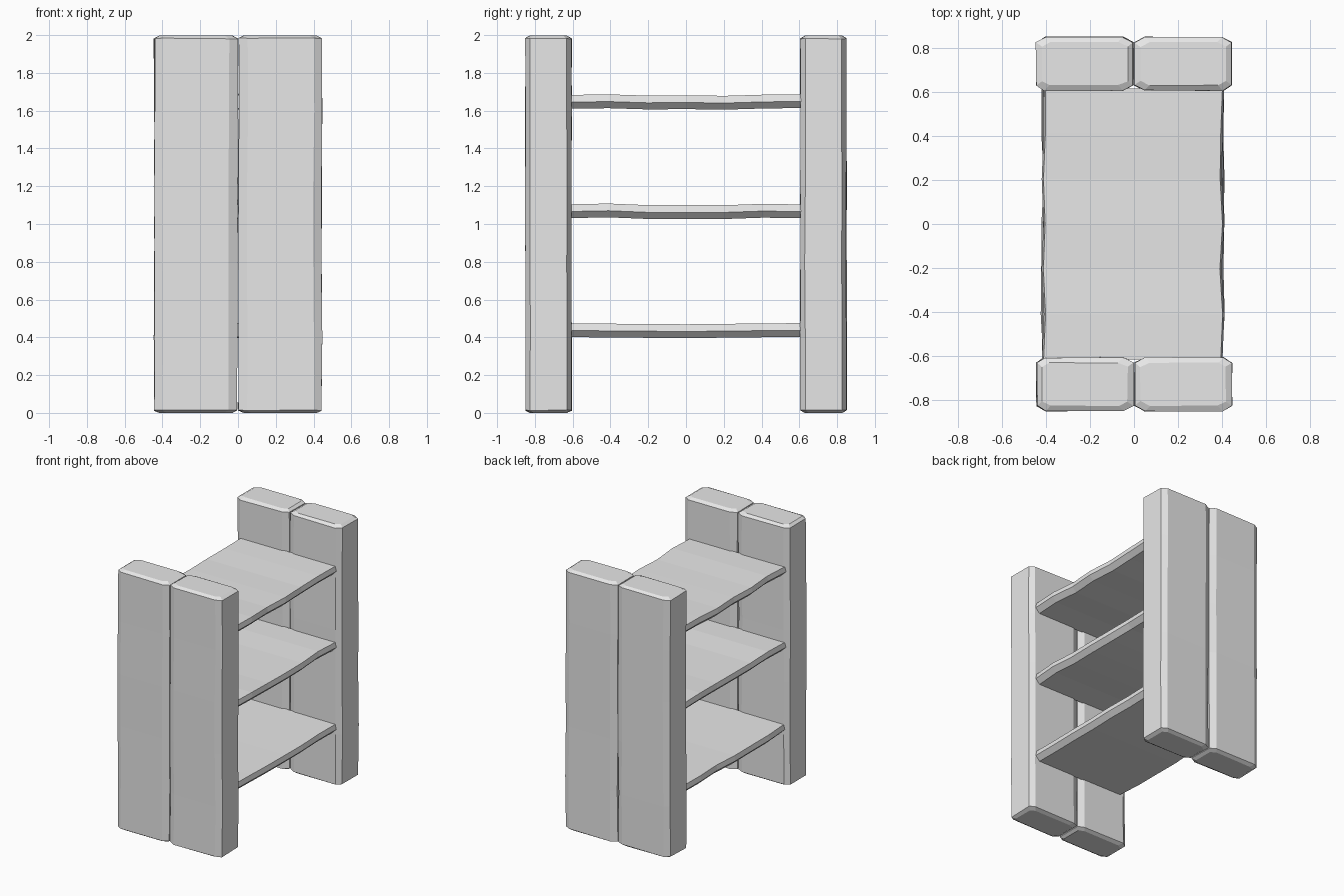
import bpy, bmesh, random
from mathutils import Vector

if "Cube" in bpy.data.objects:
    bpy.data.objects.remove(bpy.data.objects["Cube"])

random.seed(4)
grey = bpy.data.materials.new("worn grey")
grey.diffuse_color = (0.8, 0.8, 0.8, 1)
grey.use_nodes = True
grey.node_tree.nodes["Principled BSDF"].inputs["Base Color"].default_value = grey.diffuse_color


def loft(name, rings):
    """Skin a list of closed rings and cap both ends."""
    bm = bmesh.new()
    loops = [[bm.verts.new(p) for p in ring] for ring in rings]
    n = len(loops[0])
    for a, b in zip(loops, loops[1:]):
        for i in range(n):
            j = (i + 1) % n
            bm.faces.new((a[i], a[j], b[j], b[i]))
    bm.faces.new(loops[0])
    bm.faces.new(loops[-1])
    bmesh.ops.recalc_face_normals(bm, faces=bm.faces)
    mesh = bpy.data.meshes.new(name)
    bm.to_mesh(mesh)
    bm.free()
    mesh.materials.append(grey)
    obj = bpy.data.objects.new(name, mesh)
    bpy.context.collection.objects.link(obj)
    return obj


def wobble(amount):
    return random.uniform(-amount, amount)


# Upright planks: chamfered cross-section, slightly uneven along the height
section = [(0.003, 0.63), (0.05, 0.606), (0.405, 0.606), (0.443, 0.63),
           (0.443, 0.825), (0.40, 0.85), (0.05, 0.85), (0.003, 0.825)]
heights = [0.0, 0.014, 0.4, 0.8, 1.2, 1.6, 1.982, 1.997]


def plank(name, sx, sy):
    rings = []
    for z in heights:
        is_cap = z in (heights[0], heights[-1])
        shift = 0 if is_cap else wobble(0.003)
        ring = []
        for x, y in section:
            if is_cap:   # ends are gently domed
                x, y = 0.222 + (x - 0.222) * 0.88, 0.728 + (y - 0.728) * 0.80
            dx = shift + wobble(0.002)
            x = max(0.001, x + dx)
            dz = wobble(0.003) if z in (0.014, 1.982) else 0
            ring.append(Vector((sx * x, sy * (y + wobble(0.002)), z + dz)))
        rings.append(ring)
    return loft(name, rings)


for sx, side in ((-1, "left"), (1, "right")):
    for sy, end in ((-1, "front"), (1, "back")):
        plank(f"{end}_{side}_upright", sx, sy)


# Shelf boards: undercut long edges, wavy along the depth
def shelf(name, top):
    rings = []
    for i in range(7):
        y = -0.615 + 1.23 * i / 6
        lift = wobble(0.003) - (0.004 if 1 < i < 5 else 0)
        l, r = -0.418 + wobble(0.009), 0.405 + wobble(0.007)
        rings.append([Vector(p) for p in (
            (l + 0.008, y, top + lift), (r - 0.008, y, top + lift),
            (r, y, top - 0.038 + lift), (r - 0.035, y, top - 0.073 + lift),
            (l + 0.035, y, top - 0.073 + lift), (l, y, top - 0.038 + lift))])
    return loft(name, rings)


for name, top in (("lower_shelf", 0.475), ("middle_shelf", 1.106), ("upper_shelf", 1.685)):
    shelf(name, top)
